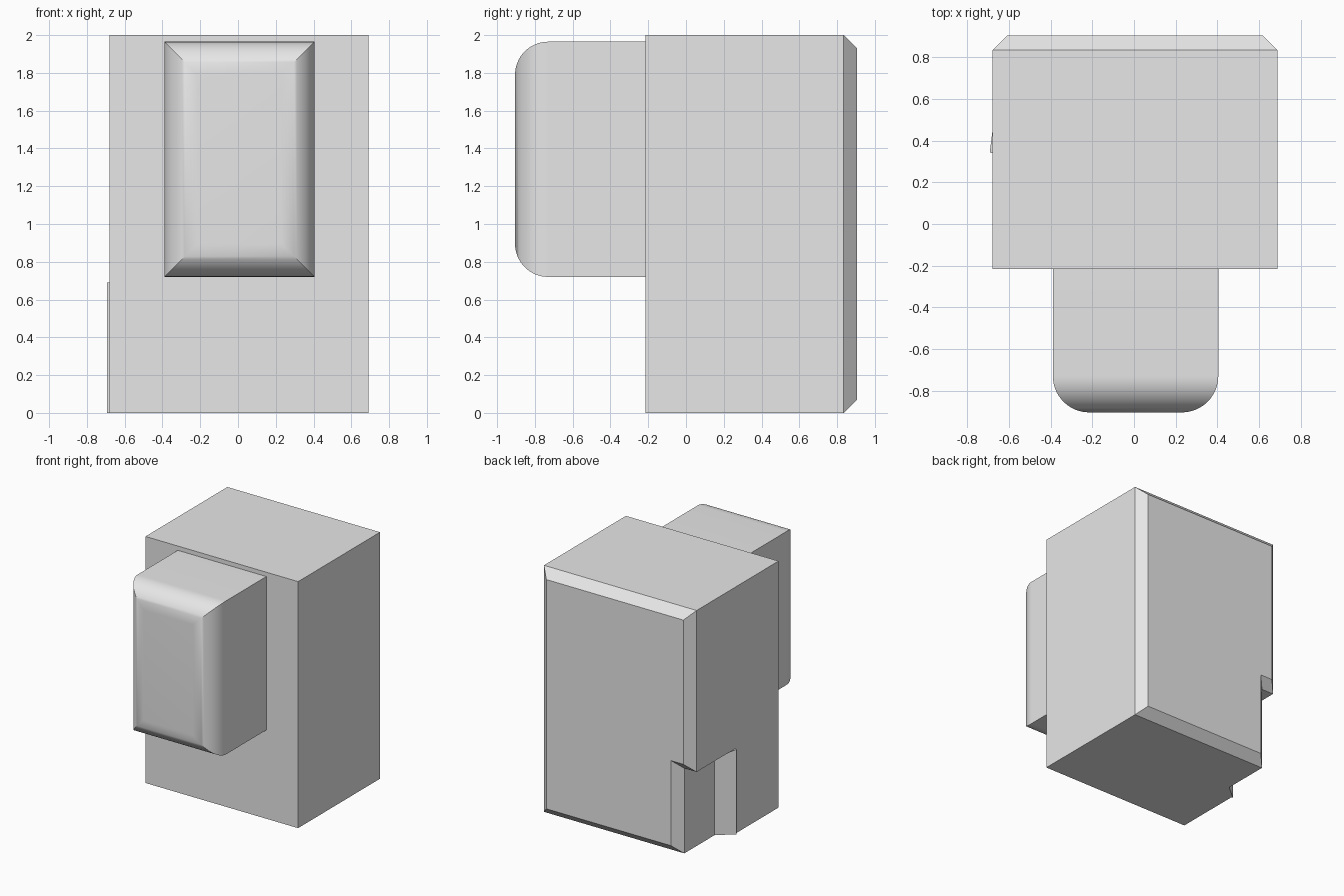
import bpy, bmesh, math

cube = bpy.data.objects.get("Cube")
if cube:
    bpy.data.objects.remove(cube, do_unlink=True)

grey = bpy.data.materials.new("plain grey")
grey.use_nodes = True
colour = (0.8, 0.8, 0.8, 1)
grey.diffuse_color = colour
grey.node_tree.nodes["Principled BSDF"].inputs["Base Color"].default_value = colour


def loft(name, rings, cap_start=True):
    """Skin a series of closed rings, each a list of points, and cap the ends."""
    bm = bmesh.new()
    loops = [[bm.verts.new(p) for p in ring] for ring in rings]
    for a, b in zip(loops, loops[1:]):
        for i in range(len(a)):
            j = (i + 1) % len(a)
            bm.faces.new((a[i], a[j], b[j], b[i]))
    if cap_start:
        bm.faces.new(loops[0])
    bm.faces.new(loops[-1])
    bmesh.ops.remove_doubles(bm, verts=bm.verts, dist=0.0005)
    bmesh.ops.recalc_face_normals(bm, faces=bm.faces)
    mesh = bpy.data.meshes.new(name)
    bm.to_mesh(mesh)
    bm.free()
    mesh.materials.append(grey)
    obj = bpy.data.objects.new(name, mesh)
    bpy.context.collection.objects.link(obj)
    return obj


# Cabinet: a block whose lower rear corner steps inwards on one side
RIGHT, LEFT, TOP, STEP = -0.68, 0.69, 2.0, 0.69


def body_ring(y, notch_x, d=0.0):
    return [(LEFT - d, y, d), (LEFT - d, y, TOP - d),
            (RIGHT + d, y, TOP - d), (RIGHT + d, y, STEP + d),
            (notch_x + d, y, STEP + d), (notch_x + d, y, d)]


loft("cabinet_body", [
    body_ring(-0.215, RIGHT),
    body_ring(0.34, RIGHT),
    body_ring(0.345, RIGHT - 0.013),   # small lip beside the recess
    body_ring(0.447, -0.57),           # slanted recess wall
    body_ring(0.835, -0.57),
    body_ring(0.905, -0.57, 0.07),     # chamfered rear edge
])

# Front housing: box with rounded front edges and mitred corners
RADIUS, SEGMENTS = 0.175, 16


def housing_ring(y, d):
    x0, x1, z0, z1 = -0.39 + d, 0.405 - d, 0.72 + d, 1.965 - d
    return [(x0, y, z0), (x1, y, z0), (x1, y, z1), (x0, y, z1)]


rings = [housing_ring(-0.215, 0)]
for i in range(SEGMENTS + 1):
    t = math.pi / 2 * i / SEGMENTS
    rings.append(housing_ring(-0.905 + RADIUS * (1 - math.sin(t)),
                              RADIUS * (1 - math.cos(t))))
housing = loft("front_housing", rings, cap_start=False)

bpy.ops.object.select_all(action="DESELECT")
housing.select_set(True)
bpy.context.view_layer.objects.active = housing
bpy.ops.object.shade_smooth_by_angle(angle=math.radians(30))
